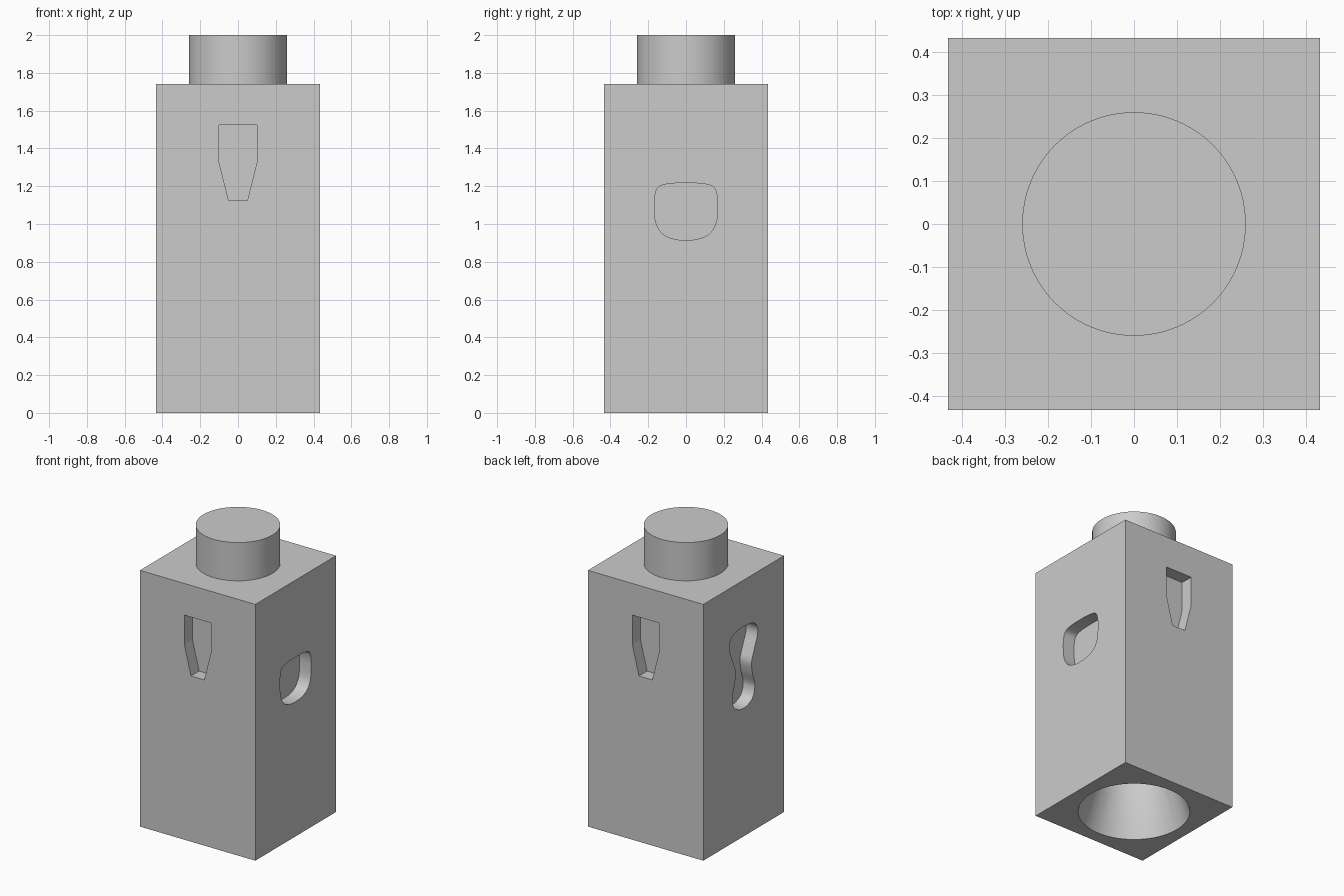
import bpy, bmesh, math
from mathutils import Matrix, Vector

cube = bpy.data.objects.get("Cube")
if cube:
    bpy.data.objects.remove(cube, do_unlink=True)

HALF = 0.433      # half the block width
TOP = 1.74        # height of the block
PEG_R = 0.26
RECESS = 0.087    # depth of the side recesses

grey = bpy.data.materials.new("plain grey")
grey.use_nodes = True
grey.diffuse_color = (0.6, 0.6, 0.6, 1)
grey.node_tree.nodes["Principled BSDF"].inputs["Base Color"].default_value = (0.6, 0.6, 0.6, 1)


def make_object(name, bm):
    bmesh.ops.recalc_face_normals(bm, faces=bm.faces)
    mesh = bpy.data.meshes.new(name)
    bm.to_mesh(mesh)
    bm.free()
    mesh.materials.append(grey)
    obj = bpy.data.objects.new(name, mesh)
    bpy.context.collection.objects.link(obj)
    return obj


def mirrored(half):
    """Closed outline from its right half, listed top to bottom."""
    left = [(-u, z) for u, z in reversed(half) if u > 0]
    return [Vector(p) for p in half + left]


def rounded(points, steps=6):
    """Smooth closed curve through the points."""
    n, out = len(points), []
    for i in range(n):
        a, b, c, d = (points[(i + k) % n] for k in (-1, 0, 1, 2))
        for s in range(steps):
            t = s / steps
            out.append(b + (c - a) * t / 2 + (a * 2 - b * 5 + c * 4 - d) * t * t / 2
                       + (b * 3 - a - c * 3 + d) * t ** 3 / 2)
    return out


def recess_cutter(name, outline, turn):
    """Prism that cuts the front face, turned around to the wanted side."""
    bm = bmesh.new()
    face = bm.faces.new([bm.verts.new((p.x, -HALF - 0.1, p.y)) for p in outline])
    new = bmesh.ops.extrude_face_region(bm, geom=[face])["geom"]
    bmesh.ops.translate(bm, vec=(0, RECESS + 0.1, 0),
                        verts=[v for v in new if isinstance(v, bmesh.types.BMVert)])
    bm.transform(Matrix.Rotation(math.radians(turn), 4, "Z"))
    return make_object(name, bm)


def turned(name, profile, sides=96):
    """Closed solid of revolution from (radius, height) points."""
    bm = bmesh.new()
    rings = [[bm.verts.new((r * math.cos(math.tau * i / sides),
                            r * math.sin(math.tau * i / sides), z))
              for i in range(sides)] for r, z in profile]
    for low, high in zip(rings, rings[1:]):
        for i in range(sides):
            j = (i + 1) % sides
            bm.faces.new((low[i], low[j], high[j], high[i]))
    bm.faces.new(rings[0])
    bm.faces.new(rings[-1])
    return make_object(name, bm)


# Block
bm = bmesh.new()
bmesh.ops.create_cube(bm, size=1)
bmesh.ops.scale(bm, vec=(2 * HALF, 2 * HALF, TOP), verts=bm.verts)
bmesh.ops.translate(bm, vec=(0, 0, TOP / 2), verts=bm.verts)
block = make_object("block", bm)

# Recess outlines
taper = mirrored([(0.1, 1.525), (0.1, 1.325), (0.05, 1.125)])
pocket = rounded(mirrored([(0, 1.217), (0.09, 1.213), (0.145, 1.196), (0.164, 1.15),
                           (0.167, 1.08), (0.157, 1.0), (0.12, 0.945),
                           (0.06, 0.92), (0, 0.915)]))
waisted = rounded(mirrored([(0, 1.425), (0.09, 1.415), (0.14, 1.38), (0.15, 1.32),
                            (0.115, 1.23), (0.085, 1.15), (0.095, 1.07),
                            (0.12, 0.98), (0.1, 0.91), (0.05, 0.878), (0, 0.87)]))

# Recesses on all four sides and the flared socket underneath
cutters = [
    recess_cutter("front_cutter", taper, 0),
    recess_cutter("back_cutter", taper, 180),
    recess_cutter("left_cutter", pocket, 90),
    recess_cutter("right_cutter", waisted, -90),
    turned("socket_cutter", [(0.382, -0.1), (0.347, 0), (PEG_R, 0.25), (PEG_R, 0.52)]),
]
bpy.context.view_layer.objects.active = block
for cutter in cutters:
    mod = block.modifiers.new(cutter.name, "BOOLEAN")
    mod.operation = "DIFFERENCE"
    mod.solver = "EXACT"
    mod.object = cutter
    bpy.ops.object.modifier_apply(modifier=mod.name)
    bpy.data.objects.remove(cutter, do_unlink=True)

# Round peg on top
peg = turned("peg", [(PEG_R, TOP), (PEG_R, 2)])

# Smooth curved walls, sharp rims
bpy.ops.object.select_all(action="DESELECT")
for obj in (block, peg):
    obj.select_set(True)
bpy.context.view_layer.objects.active = block
bpy.ops.object.shade_smooth_by_angle(angle=math.radians(25))
# Keep the tapered recesses crisp
for poly in block.data.polygons:
    if max(abs(c) for c in poly.normal) > 0.999:
        poly.use_smooth = False
